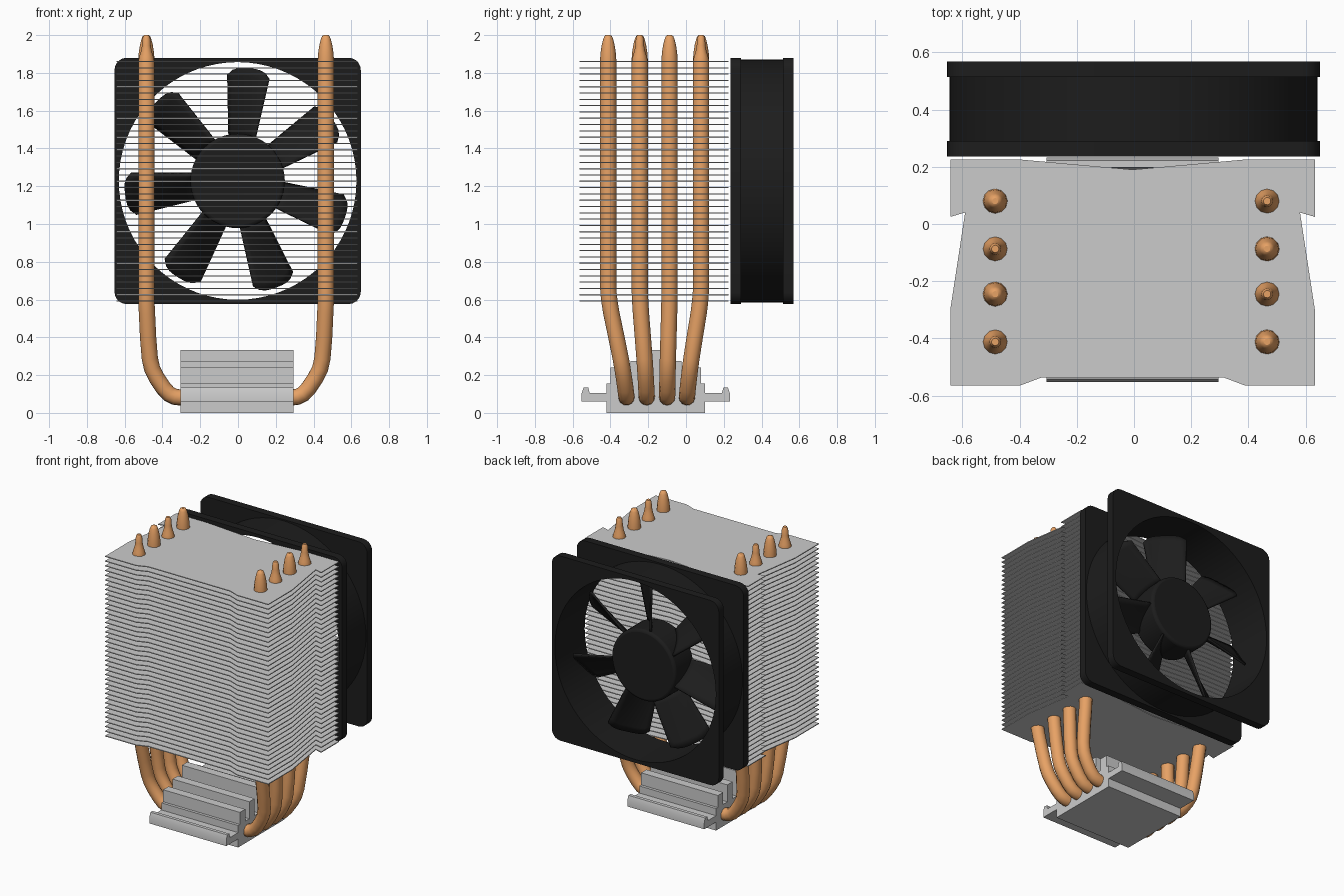
import bpy, bmesh
from math import pi, sin, cos, radians

if "Cube" in bpy.data.objects:
    bpy.data.objects.remove(bpy.data.objects["Cube"])

def material(name, rgb):
    m = bpy.data.materials.new(name)
    m.diffuse_color = (*rgb, 1)
    m.use_nodes = True
    m.node_tree.nodes["Principled BSDF"].inputs["Base Color"].default_value = m.diffuse_color
    return m

BLACK = material("black_plastic", (0.012, 0.012, 0.012))
COPPER = material("copper", (0.8, 0.36, 0.13))
FLAT, FRONT, SIDE = (0, 0, 0), (pi / 2, 0, 0), (pi / 2, 0, pi / 2)

def finish(ob, mat=None, angle=35):
    bpy.ops.object.select_all(action='DESELECT')
    bpy.context.view_layer.objects.active = ob
    ob.select_set(True)
    if ob.type == 'CURVE':
        bpy.ops.object.convert(target='MESH')
        ob = bpy.context.object
    if mat:
        ob.data.materials.clear()
        ob.data.materials.append(mat)
    bpy.ops.object.shade_smooth_by_angle(angle=radians(angle))
    return ob

def add_spline(cu, pts, cyclic):
    sp = cu.splines.new('POLY')
    sp.points.add(len(pts) - 1)
    for p, co in zip(sp.points, pts):
        p.co = (*co[:3], 1)
        if len(co) > 3:
            p.radius = co[3]
    sp.use_cyclic_u = cyclic

def plate(name, loops, depth, loc, rot, mat=None):
    """Extrude closed 2D loops (later loops are holes), centred on loc."""
    cu = bpy.data.curves.new(name, 'CURVE')
    cu.dimensions, cu.fill_mode, cu.extrude = '2D', 'BOTH', depth / 2
    for loop in loops:
        add_spline(cu, [(x, y, 0) for x, y in loop], True)
    ob = bpy.data.objects.new(name, cu)
    bpy.context.collection.objects.link(ob)
    ob.location, ob.rotation_euler = loc, rot
    return finish(ob, mat)

def circle(r, n=72):
    return [(r * cos(2 * pi * i / n), r * sin(2 * pi * i / n)) for i in range(n)]

def rounded_square(h, r, n=5):
    pts = []
    for k, (sx, sy) in enumerate([(1, 1), (-1, 1), (-1, -1), (1, -1)]):
        for i in range(n + 1):
            a = pi / 2 * (k + i / n)
            pts.append((sx * (h - r) + r * cos(a), sy * (h - r) + r * sin(a)))
    return pts

# Stack of thin cooling fins
half = [(0.39, 0.225), (0.637, 0.225), (0.637, 0.025), (0.585, 0.04),
        (0.637, -0.30), (0.637, -0.565), (0.395, -0.565), (0.32, -0.537)]
outline = [(0, 0.19)] + half + [(-x, y) for x, y in reversed(half)]
fins = plate("cooling_fins", [outline], 0.006, (-0.005, 0, 0.592), FLAT)
arr = fins.modifiers.new("stack", 'ARRAY')
arr.count = 39
arr.use_relative_offset = False
arr.use_constant_offset = True
arr.constant_offset_displace = (0, 0, 1.268 / 38)

# Base block: stepped ridges on top, clip wing on each side
MID = -0.16
right = [(0.26, 0), (0.26, 0.06), (0.392, 0.06), (0.392, 0.105), (0.382, 0.135),
         (0.358, 0.135), (0.35, 0.105), (0.26, 0.105), (0.26, 0.155)]
for c, h in [(0.21, 0.24), (0.105, 0.275)]:
    right += [(c + 0.03, 0.155), (c + 0.03, h), (c - 0.03, h), (c - 0.03, 0.155)]
right += [(0.03, 0.155), (0.03, 0.333)]
profile = [(MID + y, z) for y, z in right] + [(MID - y, z) for y, z in reversed(right)]
plate("base_block", [profile], 0.6, (-0.005, 0, 0), SIDE)

# Four U-shaped heat pipes with alternating bullet and narrow tips
BULLET = [(1.87, 1), (1.91, 0.93), (1.95, 0.78), (1.98, 0.6), (1.995, 0.45), (2.0, 0.25)]
NARROW = [(1.86, 1), (1.885, 0.88), (1.915, 0.66), (1.945, 0.54), (1.985, 0.47), (2.0, 0.3)]
# distance from centre, height, share of the way from base y to top y
BEND = [(0.475, 0.68, 1), (0.475, 0.64, 0.985), (0.475, 0.59, 0.93), (0.472, 0.53, 0.83),
        (0.466, 0.40, 0.55), (0.457, 0.29, 0.32), (0.445, 0.235, 0.22), (0.42, 0.185, 0.14),
        (0.385, 0.132, 0.06), (0.355, 0.1, 0.02), (0.325, 0.085, 0), (0.28, 0.08, 0)]

def pipe_side(sign, y0, y1, tip):
    pts = [(sign * 0.475 - 0.01, y1, z, r) for z, r in reversed(tip)]
    return pts + [(sign * x - 0.01, y0 + (y1 - y0) * t, z, 1) for x, z, t in BEND]

for i, (y0, y1) in enumerate([(0.005, 0.08), (-0.1, -0.087), (-0.208, -0.245), (-0.315, -0.412)]):
    tips = (BULLET, NARROW) if i % 2 == 0 else (NARROW, BULLET)
    cu = bpy.data.curves.new("heat_pipe", 'CURVE')
    cu.dimensions, cu.bevel_depth, cu.bevel_resolution = '3D', 0.043, 4
    cu.use_fill_caps = True
    add_spline(cu, pipe_side(-1, y0, y1, tips[0]) + pipe_side(1, y0, y1, tips[1])[::-1], False)
    ob = bpy.data.objects.new(f"heat_pipe_{i + 1}", cu)
    bpy.context.collection.objects.link(ob)
    finish(ob, COPPER, 50)

# Fan frame: two square flanges joined by a round barrel
FX, FZ = -0.002, 1.228
for name, y in [("fan_front_flange", 0.2625), ("fan_back_flange", 0.5405)]:
    plate(name, [rounded_square(0.652, 0.065), circle(0.629)], 0.055, (FX, y, FZ), FRONT, BLACK)
plate("fan_barrel", [circle(0.643), circle(0.629)], 0.23, (FX, 0.4, FZ), FRONT, BLACK)

# Fan hub
bpy.ops.mesh.primitive_cylinder_add(vertices=48, radius=0.25, depth=0.21,
                                    location=(FX, 0.375, FZ), rotation=FRONT)
hub = bpy.context.object
hub.name = "fan_hub"
bev = hub.modifiers.new("edge", 'BEVEL')
bev.width, bev.segments = 0.018, 3
finish(hub, BLACK)

# Seven pitched fan blades
bm = bmesh.new()
NR, NC = 8, 8
for k in range(7):
    grid = []
    for i in range(NR + 1):
        u = i / NR
        w = 0.068 + 0.042 * u
        row = []
        for j in range(NC + 1):
            s = 2 * j / NC - 1
            r = 0.235 + u * (0.365 - 0.035 * abs(s) ** 4)
            a = radians(84 + 360 / 7 * k) + w * s / r
            y = 0.375 + 0.085 * s - 0.02 * (1 - s * s)
            row.append(bm.verts.new((r * cos(a), y, r * sin(a))))
        grid.append(row)
    for i in range(NR):
        for j in range(NC):
            bm.faces.new((grid[i][j], grid[i + 1][j], grid[i + 1][j + 1], grid[i][j + 1]))
me = bpy.data.meshes.new("fan_blades")
bm.to_mesh(me)
bm.free()
blades = bpy.data.objects.new("fan_blades", me)
bpy.context.collection.objects.link(blades)
blades.location = (FX, 0, FZ)
sol = blades.modifiers.new("thickness", 'SOLIDIFY')
sol.thickness, sol.offset = 0.014, 0
finish(blades, BLACK)
